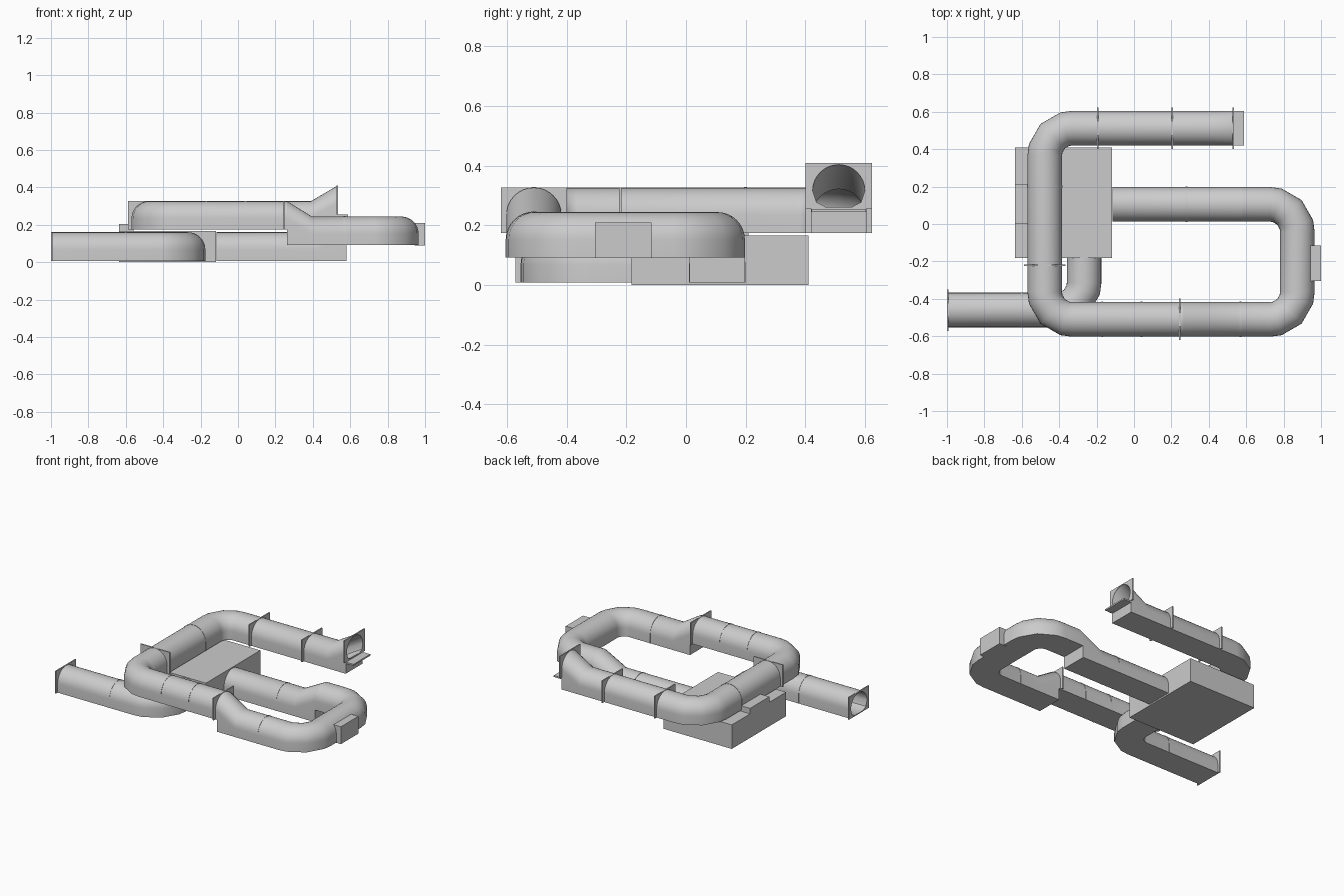
import bpy, bmesh, math
from mathutils import Vector

if "Cube" in bpy.data.objects:
    bpy.data.objects.remove(bpy.data.objects["Cube"])

R, SPRING, WALL = 0.0925, 0.06, 0.005   # arch radius, straight wall height, wall thickness
BEND = 0.145                            # centreline radius of the corner pieces
ANGLES = [math.pi * i / 16 for i in range(17)]


def arch(r, low):
    """Arch profile (side, height) with given lower points on the right side."""
    top = [(r * math.cos(a), SPRING + r * math.sin(a)) for a in ANGLES]
    return low + top + [(-x, z) for x, z in reversed(low)]


OUTER = arch(R, [(R * 0.6, 0), (R, 0)])
INNER = arch(R - WALL, [(0.045, 0.006), (0.075, 0.022)])
RING = arch(R + 0.002, [(R * 0.6, 0), (R + 0.002, 0)])


def clamp(v, m):
    return max(-m, min(m, v))


# square-cornered outline for the joining frames
FRAME = [(0.055, 0), (0.111, 0)]
FRAME = FRAME + [(clamp(0.158 * math.cos(a), 0.111),
                  SPRING + min(0.135 * math.sin(a), 0.0935)) for a in ANGLES] \
    + [(-x, z) for x, z in reversed(FRAME)]


def sweep(name, stations, outer=OUTER):
    """Hollow sweep; station = (x, y, heading, floor z, underside z)."""
    bm = bmesh.new()
    n = len(outer)
    rows = []
    for x, y, h, z, zb in stations:
        sx, sy = -math.sin(h), math.cos(h)
        o = [bm.verts.new((x + s * sx, y + s * sy, zb if k == 0 else z + k)) for s, k in outer]
        i = [bm.verts.new((x + s * sx, y + s * sy, z + k)) for s, k in INNER]
        rows.append((o, i))
    for (o1, i1), (o2, i2) in zip(rows, rows[1:]):
        for a, b in ((o1, o2), (i1, i2)):
            for k in range(n):
                m = (k + 1) % n
                bm.faces.new((a[k], a[m], b[m], b[k]))
    for o, i in (rows[0], rows[-1]):
        for k in range(n):
            m = (k + 1) % n
            bm.faces.new((o[k], o[m], i[m], i[k]))
    bmesh.ops.recalc_face_normals(bm, faces=bm.faces)
    me = bpy.data.meshes.new(name)
    bm.to_mesh(me)
    bm.free()
    ob = bpy.data.objects.new(name, me)
    bpy.context.collection.objects.link(ob)
    bpy.ops.object.select_all(action='DESELECT')
    ob.select_set(True)
    bpy.context.view_layer.objects.active = ob
    bpy.ops.object.shade_smooth_by_angle(angle=math.radians(35))
    return ob


def bend(x, y, h, turn, z):
    """Stations round a 90 degree corner at (x, y); turn = 1 left, -1 right."""
    d = Vector((math.cos(h), math.sin(h)))
    side = Vector((-d.y, d.x)) * turn
    c = Vector((x, y)) - d * BEND + side * BEND
    out = []
    for deg in (0, 15, 45, 75, 90):
        a = math.radians(deg)
        p = c + (d * math.sin(a) - side * math.cos(a)) * BEND
        out.append((p.x, p.y, h + turn * a, z, z))
    return out


def box(name, x0, x1, y0, y1, z0, z1):
    bpy.ops.mesh.primitive_cube_add(size=1, location=((x0 + x1) / 2, (y0 + y1) / 2, (z0 + z1) / 2))
    ob = bpy.context.object
    ob.name = name
    ob.scale = (x1 - x0, y1 - y0, z1 - z0)
    return ob


Z1, Z2, Z3, Z4 = 0.008, 0.092, 0.174, 0.256   # the floor levels
XL, XR, YF, YM, YB = -0.477, 0.873, -0.51, 0.105, 0.512
Q = math.pi / 2

# entrance tunnel into the nest box
sweep("entrance_tunnel", [(-0.997, -0.46, 0, Z1, Z1)]
      + bend(-0.267, -0.46, 0, 1, Z1) + [(-0.267, -0.18, Q, Z1, Z1)])

# long tunnel climbing from the nest box to the exit
sweep("climbing_tunnel",
      [(-0.115, YM, 0, Z1, Z1), (0.42, YM, 0, Z1, Z1), (0.58, YM, 0, Z2, Z1), (0.581, YM, 0, Z2, Z2)]
      + bend(XR, YM, 0, -1, Z2) + bend(XR, YF, -Q, -1, Z2)
      + [(0.395, YF, -2 * Q, Z2, Z2), (0.262, YF, -2 * Q, Z3, Z2), (0.261, YF, -2 * Q, Z3, Z3)]
      + bend(XL, YF, -2 * Q, -1, Z3) + bend(XL, YB, -3 * Q, -1, Z3)
      + [(0.39, YB, 0, Z3, Z3), (0.53, YB, 0, Z4, Z3)])

# square joining frames and slim joint rings
for i, (x, y, h, z) in enumerate([
        (-0.996, -0.46, 0, Z1), (0.245, YF, 0, Z3), (XL, -0.22, Q, Z3),
        (-0.195, YB, 0, Z3), (0.205, YB, 0, Z3), (0.53, YB, 0, Z4)]):
    dx, dy = 0.004 * math.cos(h), 0.004 * math.sin(h)
    sweep(f"joining_frame_{i}", [(x - dx, y - dy, h, z, z), (x + dx, y + dy, h, z, z)], FRAME)
for i, (x, y, h, z) in enumerate([
        (-0.6, -0.46, 0, Z1), (0.28, YM, 0, Z1), (0.57, YF, 0, Z2), (0.04, YF, 0, Z3),
        (-0.17, YF, 0, Z3), (XL, 0.2, Q, Z3)]):
    dx, dy = 0.005 * math.cos(h), 0.005 * math.sin(h)
    sweep(f"joint_ring_{i}", [(x - dx, y - dy, h, z, z), (x + dx, y + dy, h, z, z)], RING)

# nest box and small side boxes
box("nest_box", -0.637, -0.117, -0.183, 0.41, 0.0, 0.166)
box("lid_box", -0.637, -0.56, 0.0, 0.21, 0.166, 0.204)
box("side_box", 0.945, 1.0, -0.305, -0.115, 0.09, 0.21)
# step at the exit
box("exit_ledge", 0.53, 0.588, 0.42, 0.604, 0.244, 0.254)
